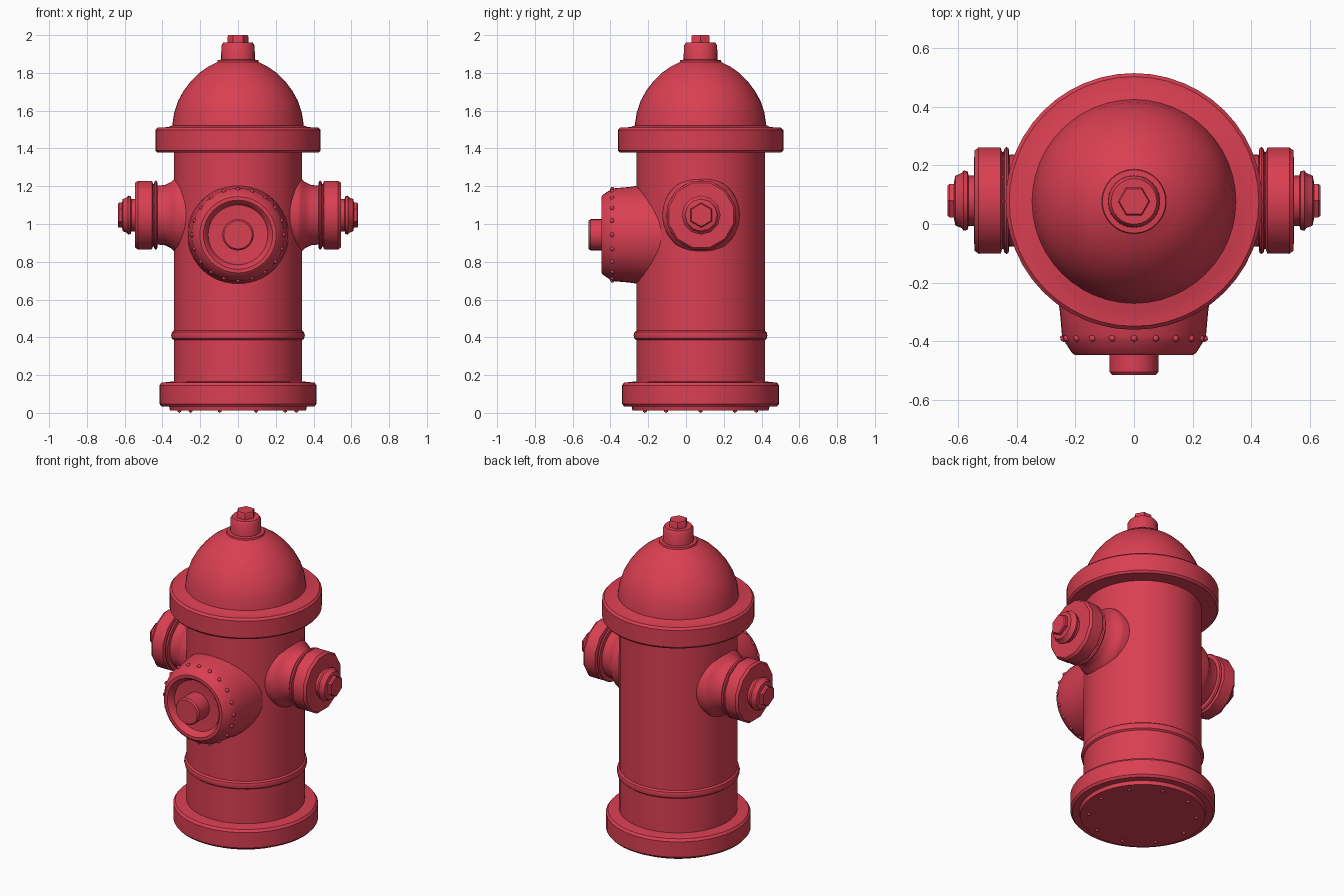
import bpy, bmesh, math
from mathutils import Matrix, Vector

if "Cube" in bpy.data.objects:
    bpy.data.objects.remove(bpy.data.objects["Cube"])

CY = 0.077  # y of the barrel axis

red = bpy.data.materials.new("hydrant red")
red.diffuse_color = (0.70, 0.05, 0.085, 1)
red.use_nodes = True
red.node_tree.nodes["Principled BSDF"].inputs["Base Color"].default_value = red.diffuse_color


def finish(name, bm, matrix, angle=35):
    """Turn a bmesh into a placed, softly shaded object."""
    bmesh.ops.remove_doubles(bm, verts=bm.verts, dist=1e-5)
    bmesh.ops.transform(bm, matrix=matrix, verts=bm.verts)
    bmesh.ops.recalc_face_normals(bm, faces=bm.faces)
    me = bpy.data.meshes.new(name)
    bm.to_mesh(me)
    bm.free()
    me.materials.append(red)
    ob = bpy.data.objects.new(name, me)
    bpy.context.collection.objects.link(ob)
    bpy.ops.object.select_all(action='DESELECT')
    ob.select_set(True)
    bpy.context.view_layer.objects.active = ob
    bpy.ops.object.shade_smooth_by_angle(angle=math.radians(angle))
    return ob


def lathe(name, profile, matrix, sides=48, turn=0.0):
    """Spin (radius, height) points around local z and close both ends."""
    bm = bmesh.new()
    rings = []
    for r, h in profile:
        rings.append([bm.verts.new((r * math.cos(turn + 2 * math.pi * i / sides),
                                    r * math.sin(turn + 2 * math.pi * i / sides), h))
                      for i in range(sides)])
    for a, b in zip(rings, rings[1:]):
        for i in range(sides):
            j = (i + 1) % sides
            bm.faces.new((a[i], a[j], b[j], b[i]))
    bm.faces.new(rings[0][::-1])
    bm.faces.new(rings[-1])
    return finish(name, bm, matrix)


def studs(name, count, ring_r, height, size, matrix):
    """Ring of small round rivets around local z."""
    bm = bmesh.new()
    for i in range(count):
        a = 2 * math.pi * i / count
        pos = Vector((ring_r * math.cos(a), ring_r * math.sin(a), height))
        bmesh.ops.create_icosphere(bm, subdivisions=1, radius=size,
                                   matrix=Matrix.Translation(pos))
    return finish(name, bm, matrix, 60)


axis = Matrix.Translation((0, CY, 0))

# Base flange, with recessed foot plate and its rivets
lathe("base_flange", [(0.36, 0.012), (0.365, 0.035), (0.405, 0.035), (0.416, 0.048),
                      (0.416, 0.145), (0.405, 0.16), (0.33, 0.168)], axis)
studs("foot_rivets", 10, 0.31, 0.012, 0.012, axis)

# Barrel with raised band
lathe("barrel", [(0.34, 0.10), (0.34, 0.385), (0.35, 0.393), (0.354, 0.41),
                 (0.35, 0.427), (0.34, 0.435), (0.34, 1.42)], axis)

# Top flange
lathe("top_flange", [(0.33, 1.378), (0.428, 1.378), (0.438, 1.39), (0.438, 1.497),
                     (0.426, 1.51), (0.37, 1.513), (0.33, 1.53)], axis)

# Dome
lathe("dome", [(0.352, 1.49), (0.347, 1.53), (0.338, 1.59), (0.318, 1.65),
               (0.288, 1.705), (0.25, 1.755), (0.205, 1.80), (0.155, 1.835),
               (0.11, 1.857), (0.108, 1.868), (0.07, 1.872)], axis)

# Operating nut on top
lathe("top_nut_collar", [(0.09, 1.85), (0.088, 1.945), (0.078, 1.96), (0.05, 1.96)],
      axis, 24)
lathe("top_nut", [(0.055, 1.94), (0.055, 1.992), (0.05, 2.0)], axis, 6)

# Side outlets, mirrored left and right
for side, s in (("right", 1), ("left", -1)):
    m = (Matrix.Translation((0, CY + 0.003, 1.047))
         @ Matrix.Rotation(s * math.pi / 2, 4, 'Y'))
    lathe(side + "_outlet_neck", [(0.20, 0.22), (0.205, 0.315), (0.195, 0.335),
                                  (0.175, 0.355), (0.16, 0.385), (0.155, 0.435)], m)
    lathe(side + "_outlet_ring", [(0.15, 0.425), (0.178, 0.428), (0.183, 0.435),
                                  (0.178, 0.442), (0.165, 0.446), (0.165, 0.452),
                                  (0.15, 0.46)], m)
    lathe(side + "_outlet_cap", [(0.165, 0.448), (0.187, 0.455), (0.188, 0.53),
                                 (0.177, 0.545), (0.11, 0.546)], m, 12, math.pi / 12)
    lathe(side + "_cap_nut_base", [(0.086, 0.54), (0.086, 0.565), (0.10, 0.568),
                                   (0.103, 0.582), (0.094, 0.588), (0.085, 0.61),
                                   (0.06, 0.615)], m, 12)
    lathe(side + "_cap_nut", [(0.066, 0.60), (0.066, 0.63), (0.06, 0.636)], m, 6)

# Large front outlet: local z points to -y
front = Matrix.Translation((0, 0, 0.943)) @ Matrix.Rotation(math.pi / 2, 4, 'X')
lathe("front_outlet", [(0.27, 0.10), (0.262, 0.24), (0.253, 0.30), (0.246, 0.38),
                       (0.238, 0.40), (0.212, 0.44), (0.202, 0.447), (0.183, 0.447),
                       (0.17, 0.435), (0.158, 0.41), (0.08, 0.405)], front)
lathe("front_outlet_nut", [(0.083, 0.38), (0.083, 0.505), (0.075, 0.515)], front, 24)
studs("front_outlet_rivets", 20, 0.241, 0.39, 0.013, front)
